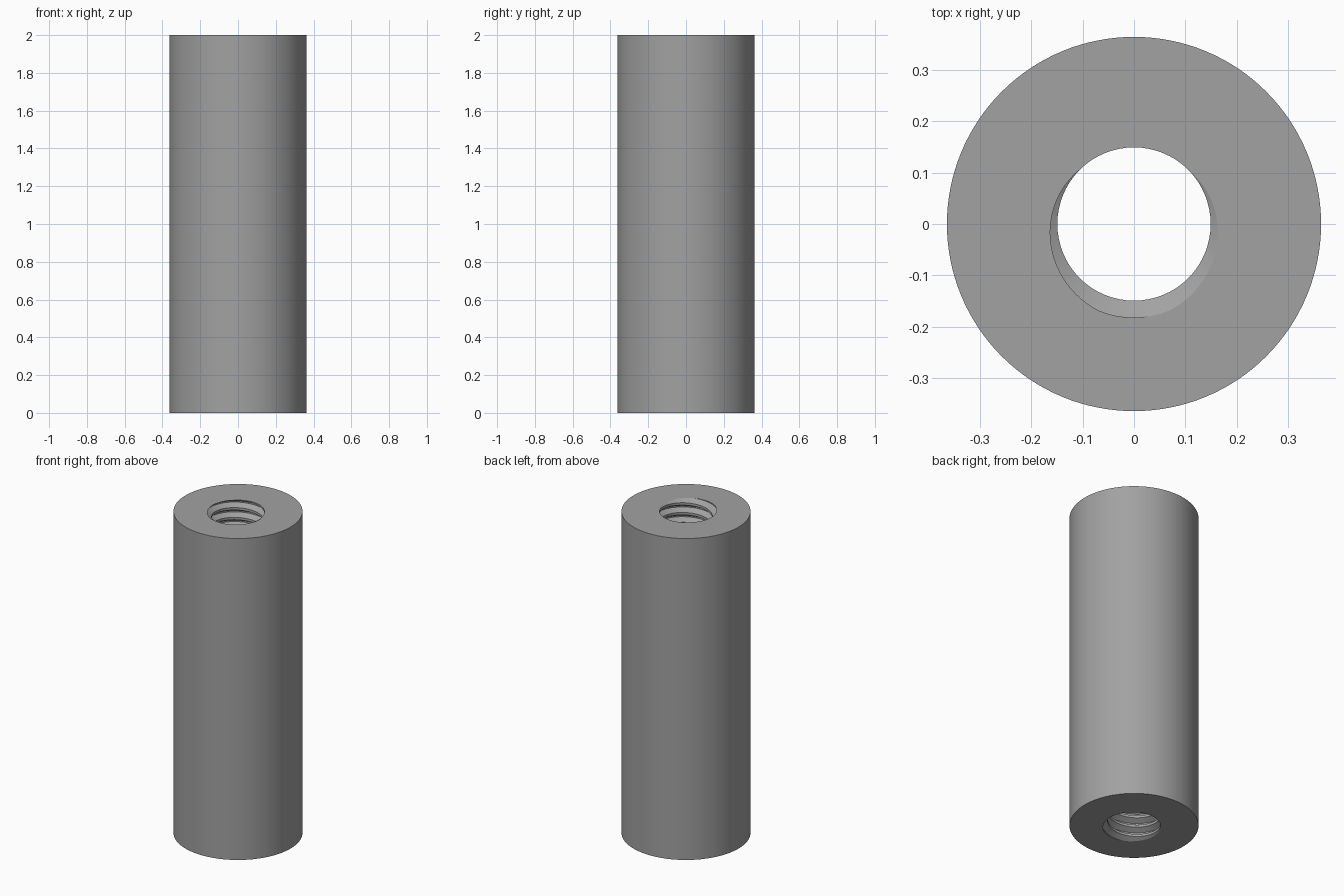
import bpy, bmesh, math

cube = bpy.data.objects.get("Cube")
if cube:
    bpy.data.objects.remove(cube, do_unlink=True)

HEIGHT = 2.0
UNIT = HEIGHT / 33
OUTER = 6 * UNIT
MAJOR = 3 * UNIT       # thread root radius
MINOR = 2.4585 * UNIT  # thread crest radius
PITCH = UNIT
TURN_STEPS = 64
OUTER_STEPS = 128

steel = bpy.data.materials.new("grey steel")
steel.use_nodes = True
grey = (0.36, 0.36, 0.36, 1)
steel.diffuse_color = grey
steel.node_tree.nodes["Principled BSDF"].inputs["Base Color"].default_value = grey

bm = bmesh.new()

# Threaded bore: one pitch of the thread profile swept along a right-hand helix
profile = [(-1 / 16, MAJOR), (1 / 16, MAJOR), (6 / 16, MINOR), (10 / 16, MINOR), (15 / 16, MAJOR)]
previous = None
for i in range(-2 * TURN_STEPS, 35 * TURN_STEPS + 1):
    turn = i / TURN_STEPS
    angle = 2 * math.pi * turn - math.pi / 2
    row = [bm.verts.new((r * math.cos(angle), r * math.sin(angle), PITCH * (turn + dz)))
           for dz, r in profile]
    if previous:
        for k in range(len(profile) - 1):
            bm.faces.new((previous[k], previous[k + 1], row[k + 1], row[k]))
    previous = row
bmesh.ops.remove_doubles(bm, verts=bm.verts[:], dist=1e-5)

# Trim the thread flush with both ends
for z, direction in ((0, -1), (HEIGHT, 1)):
    bmesh.ops.bisect_plane(bm, geom=bm.verts[:] + bm.edges[:] + bm.faces[:], dist=1e-6,
                           plane_co=(0, 0, z), plane_no=(0, 0, direction), clear_outer=True)
bmesh.ops.remove_doubles(bm, verts=bm.verts[:], dist=1e-5)

# Outer wall
rings = []
for z in (0, HEIGHT):
    rings.append([bm.verts.new((OUTER * math.cos(2 * math.pi * i / OUTER_STEPS),
                                OUTER * math.sin(2 * math.pi * i / OUTER_STEPS), z))
                  for i in range(OUTER_STEPS)])
low, high = rings
for i in range(OUTER_STEPS):
    j = (i + 1) % OUTER_STEPS
    bm.faces.new((low[i], low[j], high[j], high[i]))

# Flat end faces between the bore and the wall
for z, direction in ((0, -1), (HEIGHT, 1)):
    rim = [e for e in bm.edges if e.is_boundary and all(abs(v.co.z - z) < 1e-4 for v in e.verts)]
    bmesh.ops.triangle_fill(bm, edges=rim, use_beauty=True, normal=(0, 0, direction))
bmesh.ops.recalc_face_normals(bm, faces=bm.faces[:])

mesh = bpy.data.meshes.new("threaded_sleeve")
bm.to_mesh(mesh)
bm.free()
mesh.materials.append(steel)
sleeve = bpy.data.objects.new("threaded_sleeve", mesh)
bpy.context.collection.objects.link(sleeve)

bpy.ops.object.select_all(action="DESELECT")
sleeve.select_set(True)
bpy.context.view_layer.objects.active = sleeve
bpy.ops.object.shade_smooth_by_angle(angle=math.radians(30))
